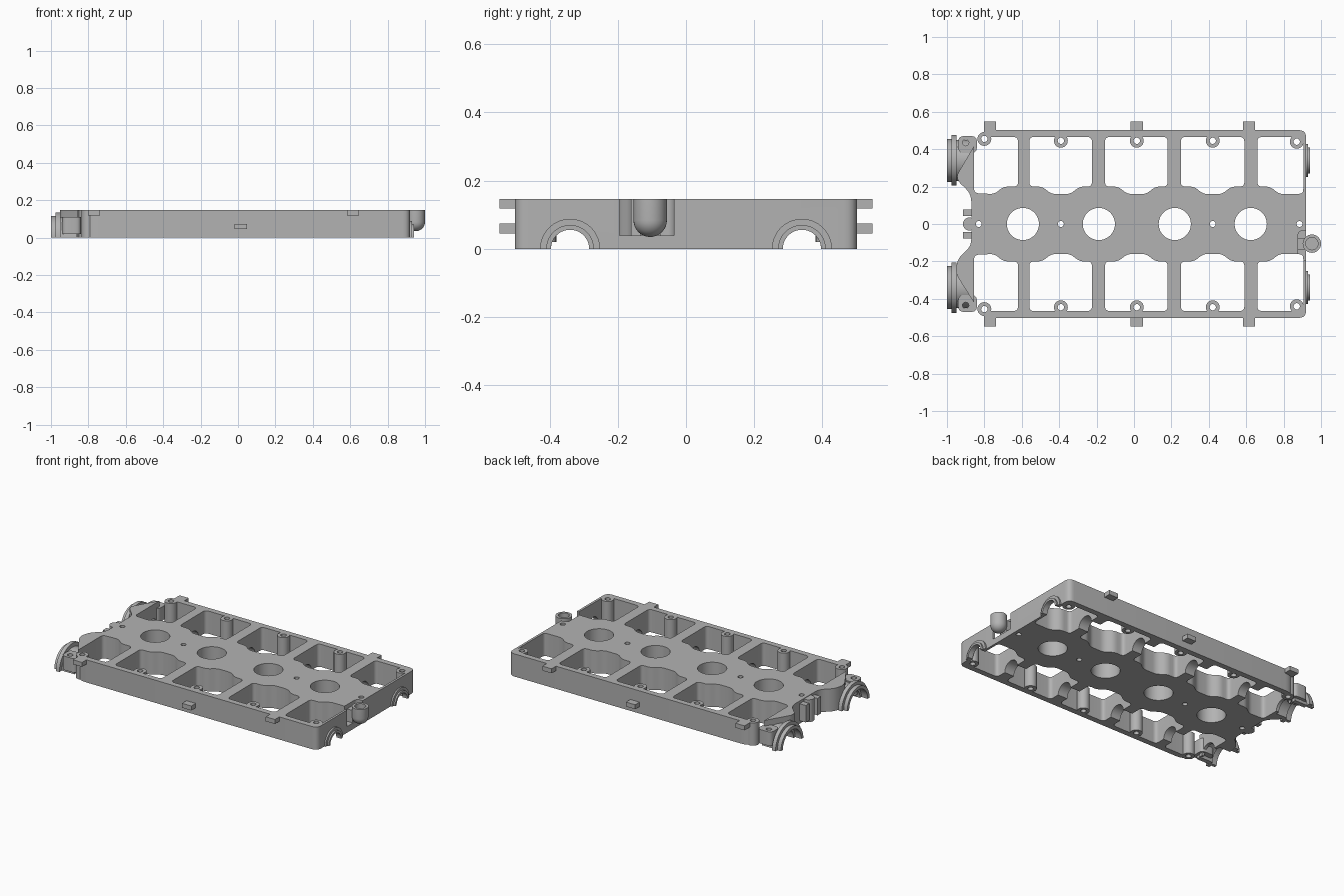
import bpy, bmesh, math
from mathutils import Vector, Matrix

if "Cube" in bpy.data.objects:
    bpy.data.objects.remove(bpy.data.objects["Cube"], do_unlink=True)

H = 0.147          # overall height
CAM = 0.34         # shaft bore offset from the centre line
grey = bpy.data.materials.new("cast_grey")
grey.use_nodes = True
COLOUR = (0.45, 0.45, 0.45, 1)
grey.diffuse_color = COLOUR
grey.node_tree.nodes["Principled BSDF"].inputs["Base Color"].default_value = COLOUR


def finish(name, bm):
    bmesh.ops.recalc_face_normals(bm, faces=bm.faces)
    mesh = bpy.data.meshes.new(name)
    bm.to_mesh(mesh)
    bm.free()
    mesh.materials.append(grey)
    obj = bpy.data.objects.new(name, mesh)
    bpy.context.collection.objects.link(obj)
    return obj


def prism(bm, pts, z0, z1):
    low = [bm.verts.new((x, y, z0)) for x, y in pts]
    high = [bm.verts.new((x, y, z1)) for x, y in pts]
    bm.faces.new(low[::-1])
    bm.faces.new(high)
    for i in range(len(pts)):
        j = (i + 1) % len(pts)
        bm.faces.new((low[i], low[j], high[j], high[i]))


def box(bm, x0, x1, y0, y1, z0, z1):
    prism(bm, [(x0, y0), (x1, y0), (x1, y1), (x0, y1)], z0, z1)


def circle(x, y, r, n=32):
    return [(x + r * math.cos(math.tau * i / n), y + r * math.sin(math.tau * i / n)) for i in range(n)]


def rounded(pts, radius, steps=5):
    """Round every corner of a polygon with a small curve."""
    pts = [Vector(p) for p in pts]
    out = []
    for i, p in enumerate(pts):
        a, b = pts[i - 1] - p, pts[(i + 1) % len(pts)] - p
        a = p + a.normalized() * min(radius, a.length * 0.45)
        b = p + b.normalized() * min(radius, b.length * 0.45)
        for k in range(steps + 1):
            t = k / steps
            out.append(tuple(a * (1 - t) ** 2 + p * 2 * t * (1 - t) + b * t * t))
    return out


def x_cylinder(bm, x0, x1, y, r):
    m = Matrix.Translation(((x0 + x1) / 2, y, 0)) @ Matrix.Rotation(math.pi / 2, 4, 'Y')
    bmesh.ops.create_cone(bm, cap_ends=True, segments=48, radius1=r, radius2=r, depth=x1 - x0, matrix=m)


def combine(target, bm, operation):
    """Apply a boolean with a temporary operand."""
    tool = finish("operand", bm)
    mod = target.modifiers.new("bool", 'BOOLEAN')
    mod.operation, mod.solver, mod.object = operation, 'EXACT', tool
    mod.use_self = True
    bpy.context.view_layer.update()
    mesh = bpy.data.meshes.new_from_object(target.evaluated_get(bpy.context.evaluated_depsgraph_get()))
    target.modifiers.clear()
    target.data = mesh
    bpy.data.objects.remove(tool, do_unlink=True)


# Housing outline with two ears on the right-hand end
bm = bmesh.new()
right_end = [(-0.87, -0.12), (-0.94, -0.18), (-0.957, -0.26), (-0.83, -0.46), (-0.78, -0.502)]
left_end = [(0.92, -0.502), (0.92, 0.502)]
back_ear = [(-0.78, 0.502), (-0.83, 0.46), (-0.957, 0.245), (-0.87, 0.16)]
prism(bm, rounded(right_end + left_end + back_ear, 0.04), 0, H)
housing = finish("housing", bm)

# Valve pockets, five along each side, bulging towards the middle
bm = bmesh.new()
spans = [(-0.855, -0.62), (-0.56, -0.225), (-0.155, 0.18), (0.25, 0.59), (0.66, 0.905)]
for i, (x0, x1) in enumerate(spans):
    cx = -0.797 + 0.406 * i
    edge = lambda x: 0.2 if abs(x - cx) > 0.09 else 0.165
    bump = [(cx - 0.1, 0.2), (cx - 0.05, 0.16), (cx + 0.05, 0.16), (cx + 0.1, 0.2)]
    bump = [p for p in bump if x0 + 0.02 < p[0] < x1 - 0.02]
    shape = rounded([(x0, edge(x0))] + bump + [(x1, edge(x1)), (x1, 0.465), (x0, 0.465)], 0.025)
    for side in (1, -1):
        prism(bm, [(x, y * side) for x, y in shape][::side], -0.1, H + 0.1)
combine(housing, bm, 'DIFFERENCE')

# Screw bosses against the outer walls
screws = [(-0.8, 0.455), (-0.391, 0.445), (0.015, 0.445), (0.421, 0.445), (0.87, 0.44)]
bm = bmesh.new()
for side in (1, -1):
    for x, y in screws:
        prism(bm, circle(x, y * side, 0.037), 0, H)
combine(housing, bm, 'UNION')

# Plug wells, screw holes and the recess behind the neck
bm = bmesh.new()
for i in range(4):
    prism(bm, circle(-0.594 + 0.406 * i, 0, 0.086, 48), -0.1, H + 0.1)
for x in (-0.83, -0.391, 0.421, 0.885):
    prism(bm, circle(x, 0, 0.016, 16), -0.1, H + 0.1)
for side in (1, -1):
    for x, y in screws:
        prism(bm, circle(x, y * side, 0.017, 16), -0.1, H + 0.1)
prism(bm, rounded([(0.877, -0.195), (1.1, -0.195), (1.1, -0.035), (0.877, -0.035)], 0.03), 0.04, H + 0.1)
combine(housing, bm, 'DIFFERENCE')

# Shaft bores through the end walls and webs
for r, x0, x1 in ((0.056, -1.1, 1.1), (0.08, -1.1, -0.875)):
    bm = bmesh.new()
    for side in (1, -1):
        x_cylinder(bm, x0, x1, CAM * side, r)
    combine(housing, bm, 'DIFFERENCE')


def half_ring(name, profile, y):
    """Sweep an (x, radius) profile over the upper half turn."""
    bm = bmesh.new()
    steps = 32
    rows = []
    for i in range(steps + 1):
        a = math.pi * i / steps
        rows.append([bm.verts.new((x, y + r * math.cos(a), r * math.sin(a))) for x, r in profile])
    n = len(profile)
    for a, b in zip(rows, rows[1:]):
        for k in range(n):
            bm.faces.new((a[k], a[(k + 1) % n], b[(k + 1) % n], b[k]))
    bm.faces.new(rows[0])
    bm.faces.new(rows[-1][::-1])
    return finish(name, bm)


# Bearing collars at both ends, side tabs and screw lugs
large = [(-1, 0.095), (-1, 0.115), (-0.975, 0.115), (-0.975, 0.135), (-0.95, 0.135), (-0.95, 0.11),
         (-0.86, 0.11), (-0.86, 0.08), (-0.955, 0.08), (-0.955, 0.095)]
small = [(0.91, 0.056), (0.94, 0.056), (0.94, 0.07), (0.93, 0.07), (0.93, 0.088), (0.91, 0.088)]
parts = [housing]
for label, s in (("back", 1), ("front", -1)):
    parts.append(half_ring(label + "_large_collar", large, CAM * s))
    parts.append(half_ring(label + "_small_collar", small, CAM * s))
    bm = bmesh.new()
    for x, z in ((-0.77, 0.118), (0.015, 0.045), (0.615, 0.118)):
        y0, y1 = sorted((0.49 * s, 0.547 * s))
        box(bm, x - 0.033, x + 0.033, y0, y1, z, z + 0.029)
    parts.append(finish(label + "_tabs", bm))
    bm = bmesh.new()
    lug = rounded([(-0.94, 0.38), (-0.84, 0.38), (-0.84, 0.47), (-0.94, 0.47)], 0.03)
    prism(bm, [(x, y * s) for x, y in lug], 0.02, 0.11)
    lug_obj = finish(label + "_screw_lug", bm)
    bm = bmesh.new()
    prism(bm, circle(-0.9, 0.435 * s, 0.017, 16), -0.1, 0.2)
    combine(lug_obj, bm, 'DIFFERENCE')
    parts.append(lug_obj)

# Small ribs on the end wall
bm = bmesh.new()
prism(bm, circle(-0.88, 0, 0.035), 0, H - 0.003)
for y in (0.06, -0.06):
    box(bm, -0.915, -0.86, y - 0.018, y + 0.018, 0.02, 0.13)
parts.append(finish("end_ribs", bm))

# Filler neck: lathed cup with a round bottom, plus its bridge
R = 0.049
curve = [(R * math.sin(a), 0.035 + R - R * math.cos(a)) for a in [math.pi / 2 * i / 8 for i in range(9)]]
curve += [(R, H), (0.033, H), (0.033, 0.08), (0, 0.08)]
bm = bmesh.new()
verts = [bm.verts.new((0.951 + r, -0.105, z)) for r, z in curve]
edges = [bm.edges.new(pair) for pair in zip(verts, verts[1:])]
bmesh.ops.spin(bm, geom=verts + edges, cent=(0.951, -0.105, 0), axis=(0, 0, 1), angle=math.tau, steps=32)
bmesh.ops.remove_doubles(bm, verts=bm.verts, dist=0.0005)
parts.append(finish("filler_neck", bm))
bm = bmesh.new()
box(bm, 0.87, 0.915, -0.135, -0.075, 0.04, 0.12)
parts.append(finish("neck_bridge", bm))

bpy.ops.object.select_all(action='DESELECT')
for obj in parts:
    obj.select_set(True)
bpy.context.view_layer.objects.active = housing
bpy.ops.object.shade_smooth_by_angle(angle=math.radians(30))
